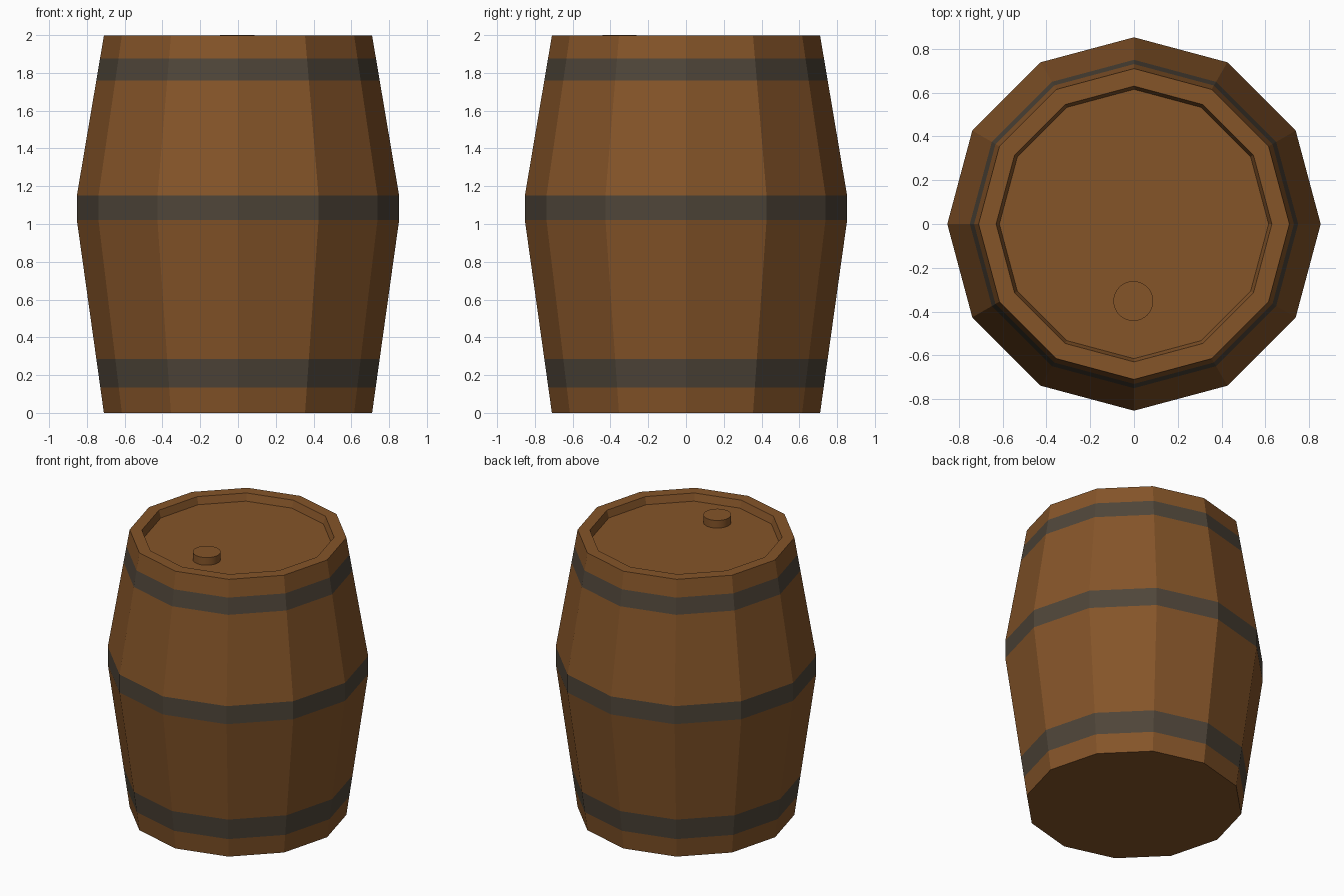
import bpy, bmesh, math

if "Cube" in bpy.data.objects:
    bpy.data.objects.remove(bpy.data.objects["Cube"])


def material(name, rgb):
    m = bpy.data.materials.new(name)
    m.diffuse_color = (*rgb, 1)
    m.use_nodes = True
    m.node_tree.nodes["Principled BSDF"].inputs["Base Color"].default_value = m.diffuse_color
    return m


wood = material("brown_wood", (0.235, 0.090, 0.022))
iron = material("dark_iron", (0.078, 0.060, 0.041))


def lathe(name, profile, sides, centre=(0, 0), mats=(wood,), band_rows=()):
    """Spin (radius, z) points round the z axis and cap both ends."""
    bm = bmesh.new()
    rings = []
    for r, z in profile:
        rings.append([bm.verts.new((centre[0] + r * math.cos(math.tau * i / sides),
                                    centre[1] + r * math.sin(math.tau * i / sides), z))
                      for i in range(sides)])
    for row, (a, b) in enumerate(zip(rings, rings[1:])):
        for i in range(sides):
            j = (i + 1) % sides
            f = bm.faces.new((a[i], a[j], b[j], b[i]))
            f.material_index = 1 if row in band_rows else 0
    bm.faces.new(rings[0][::-1])
    bm.faces.new(rings[-1])
    me = bpy.data.meshes.new(name)
    bm.to_mesh(me)
    bm.free()
    for m in mats:
        me.materials.append(m)
    ob = bpy.data.objects.new(name, me)
    bpy.context.collection.objects.link(ob)
    return ob


RIM, BELLY, TOP = 0.71, 0.853, 1.997


def lower(z):
    return (RIM + (BELLY - RIM) * z / 1.02, z)


def upper(z):
    return (RIM + (BELLY - RIM) * (TOP - z) / (TOP - 1.15), z)


# Staved body with three flush hoops and a recessed lid
lathe("barrel_body",
      [lower(0), lower(0.135), lower(0.285), lower(1.02),
       upper(1.15), upper(1.76), upper(1.875), upper(TOP),
       (0.63, TOP), (0.615, 1.945)],
      12, mats=(wood, iron), band_rows=(1, 3, 5))

# Round bung near the front of the lid
bung = lathe("bung", [(0.091, 1.94), (0.091, 2.0)], 32, centre=(-0.003, -0.352))
for p in bung.data.polygons:
    p.use_smooth = len(p.vertices) == 4
for e in bung.data.edges:
    a, b = (bung.data.vertices[i].co.z for i in e.vertices)
    e.use_edge_sharp = abs(a - b) < 1e-4
